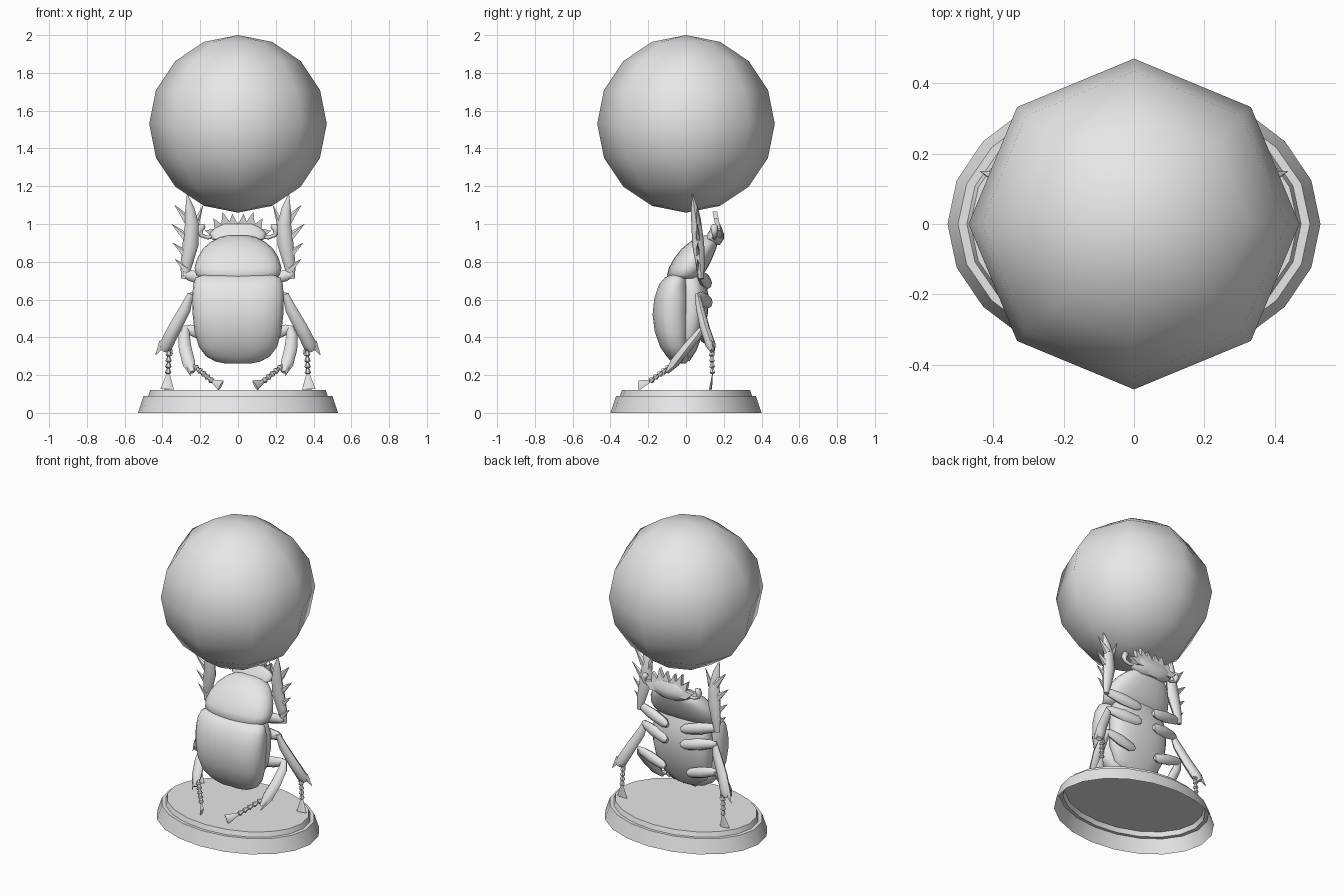
import bpy, bmesh, math
from mathutils import Vector

grey = bpy.data.materials.new("stone grey")
grey.diffuse_color = (0.8, 0.8, 0.8, 1)


def finish(bm, name, angle=40, mirror=False):
    bmesh.ops.recalc_face_normals(bm, faces=bm.faces)
    me = bpy.data.meshes.new(name)
    bm.to_mesh(me)
    bm.free()
    me.materials.append(grey)
    for p in me.polygons:
        p.use_smooth = True
    me.set_sharp_from_angle(angle=math.radians(angle))
    ob = bpy.data.objects.new(name, me)
    bpy.context.collection.objects.link(ob)
    if mirror:
        ob.modifiers.new("Mirror", 'MIRROR').use_mirror_merge = False
    return ob


def skin(bm, rings, cap_start=True, cap_end=True):
    """Join rings of points into a closed or open skin."""
    vs = [[bm.verts.new(p) for p in r] for r in rings]
    n = len(vs[0])
    for a, b in zip(vs, vs[1:]):
        for i in range(n):
            j = (i + 1) % n
            bm.faces.new((a[i], a[j], b[j], b[i]))
    if cap_start:
        bm.faces.new(vs[0])
    if cap_end:
        bm.faces.new(vs[-1])


def tube(bm, pts, sides=8, flat=0.75):
    """Limb through (x, y, z, radius) points, flattened in depth."""
    rings = []
    for i, p in enumerate(pts):
        a, b = pts[max(i - 1, 0)], pts[min(i + 1, len(pts) - 1)]
        t = (Vector(b[:3]) - Vector(a[:3])).normalized()
        u = Vector((0, 1, 0))
        u = (u - t * t.dot(u)).normalized()
        v = t.cross(u)
        c = Vector(p[:3])
        rings.append([c + (v * math.cos(k) + u * math.sin(k) * flat) * p[3]
                      for k in (math.tau * s / sides for s in range(sides))])
    skin(bm, rings)


def spike(bm, base, tip, r):
    tube(bm, [(*base, r), (*tip, 0.001)], 5, 0.6)


def shell(name, rows, power=0.85, groove=0.0, sides=24):
    """Body section from rows of (z, half width, front y, back y)."""
    bm = bmesh.new()
    rings = []
    for z, w, y0, y1 in rows:
        ring = []
        for i in range(sides):
            k = math.tau * i / sides
            c, s = math.cos(k), math.sin(k)
            x = w * math.copysign(abs(c) ** power, c)
            y = (y0 + y1) / 2 + (y1 - y0) / 2 * math.copysign(abs(s) ** power, s)
            if i == sides * 3 // 4:
                y += groove
            ring.append((x, y, z))
        rings.append(ring)
    skin(bm, rings)
    return finish(bm, name, 50)


# Oval stepped plinth, open underneath
bm = bmesh.new()
skin(bm, [[(a * math.cos(math.tau * i / 20), b * math.sin(math.tau * i / 20), z)
           for i in range(20)]
          for a, b, z in ((0.53, 0.40, 0), (0.50, 0.37, 0.09),
                          (0.475, 0.35, 0.09), (0.465, 0.34, 0.12))],
     cap_start=False)
finish(bm, "plinth", 35)

# Ball held overhead
bm = bmesh.new()
bmesh.ops.create_uvsphere(bm, u_segments=8, v_segments=8, radius=0.47)
bmesh.ops.translate(bm, verts=bm.verts, vec=(0, 0, 1.53))
finish(bm, "ball", 180)

# Wing cases, belly and shoulder shield
shell("wing_cases", [
    (0.262, 0.07, -0.06, 0.0), (0.272, 0.12, -0.08, 0.01),
    (0.30, 0.17, -0.105, 0.02), (0.35, 0.207, -0.14, 0.025),
    (0.43, 0.23, -0.168, 0.03), (0.52, 0.24, -0.18, 0.03),
    (0.61, 0.243, -0.17, 0.03), (0.68, 0.237, -0.145, 0.02),
    (0.715, 0.225, -0.115, 0.01), (0.73, 0.19, -0.09, 0.0)], 0.8, 0.006)
shell("belly", [
    (0.275, 0.08, -0.05, 0.02), (0.33, 0.155, -0.05, 0.055),
    (0.42, 0.195, -0.05, 0.09), (0.52, 0.205, -0.05, 0.115),
    (0.62, 0.205, -0.05, 0.12), (0.69, 0.19, -0.05, 0.105),
    (0.74, 0.16, -0.05, 0.09)])
shell("shoulder_shield", [
    (0.712, 0.20, -0.09, 0.07), (0.73, 0.222, -0.10, 0.09),
    (0.77, 0.23, -0.09, 0.115), (0.82, 0.215, -0.062, 0.14),
    (0.87, 0.185, -0.022, 0.16), (0.905, 0.145, 0.02, 0.17),
    (0.93, 0.095, 0.06, 0.17), (0.94, 0.05, 0.09, 0.16)])

# Head with a toothed front plate
shell("head", [
    (0.89, 0.08, 0.11, 0.18), (0.92, 0.14, 0.10, 0.20),
    (0.95, 0.15, 0.115, 0.20), (0.98, 0.12, 0.135, 0.19),
    (1.0, 0.08, 0.145, 0.18)])
half = [(0.0, 1.0), (0.012, 1.02), (0.03, 1.055), (0.045, 1.012),
        (0.082, 1.065), (0.088, 1.0), (0.13, 1.03), (0.125, 0.975),
        (0.175, 0.965), (0.13, 0.925)]
outline = half + [(-x, z) for x, z in reversed(half[1:])]
bm = bmesh.new()
skin(bm, [[(x, y + 0.17 - 0.2 * (z - 0.98), z) for x, z in outline]
          for y in (-0.012, 0.012)])
finish(bm, "head_plate", 30)

# Antennae with clubbed ends
bm = bmesh.new()
tube(bm, [(0.11, 0.16, 0.94, 0.01), (0.16, 0.15, 0.928, 0.01),
          (0.195, 0.15, 0.94, 0.011), (0.203, 0.15, 0.965, 0.018),
          (0.192, 0.15, 0.985, 0.02), (0.175, 0.15, 0.992, 0.008)], 8, 1)
finish(bm, "antennae", 60, True)


def thigh(bm, a, b, r):
    a, b = Vector(a), Vector(b)
    tube(bm, [(*a.lerp(b, f), r * s) for f, s in
              ((0, 0.4), (0.12, 0.85), (0.5, 1), (0.85, 0.75), (1, 0.35))])


def foot(bm, start, end, toe, spread):
    """Beaded ankle ending in a flat flared claw."""
    s, e, t = Vector(start), Vector(end), Vector(toe)
    beads = 5
    for i in range(beads):
        a, b = s.lerp(e, i / beads), s.lerp(e, (i + 1) / beads)
        tube(bm, [(*a, 0.008), (*a.lerp(b, 0.75), 0.017), (*b, 0.008)], 6, 1)
    tube(bm, [(*e, 0.009), (*t, spread)], 6, 0.25)


# Front legs raised to the ball, with saw-toothed shins
bm = bmesh.new()
thigh(bm, (0.05, 0.12, 0.68), (0.29, 0.07, 0.735), 0.038)
tube(bm, [(0.285, 0.08, 0.71, 0.018), (0.272, 0.075, 0.79, 0.032),
          (0.252, 0.065, 0.89, 0.042), (0.245, 0.055, 1.0, 0.036),
          (0.255, 0.045, 1.08, 0.025), (0.268, 0.035, 1.155, 0.003)])
for bx, bz, tx, tz, r in ((0.26, 1.01, 0.335, 1.10, 0.028),
                          (0.265, 0.92, 0.352, 1.00, 0.028),
                          (0.265, 0.83, 0.345, 0.90, 0.026),
                          (0.275, 0.76, 0.335, 0.815, 0.022),
                          (0.23, 0.99, 0.185, 1.10, 0.022)):
    spike(bm, (bx, 0.065, bz), (tx, 0.06, tz), r)
finish(bm, "front_legs", 50, True)

# Middle legs
bm = bmesh.new()
thigh(bm, (0.05, 0.125, 0.58), (0.27, 0.065, 0.62), 0.038)
tube(bm, [(0.25, 0.06, 0.63, 0.016), (0.28, 0.075, 0.55, 0.03),
          (0.335, 0.10, 0.45, 0.034), (0.38, 0.13, 0.36, 0.036),
          (0.395, 0.14, 0.33, 0.02)])
spike(bm, (0.395, 0.135, 0.37), (0.437, 0.15, 0.305), 0.025)
spike(bm, (0.37, 0.13, 0.37), (0.345, 0.14, 0.31), 0.02)
foot(bm, (0.365, 0.135, 0.36), (0.37, 0.14, 0.205), (0.375, 0.13, 0.125), 0.036)
finish(bm, "middle_legs", 50, True)

# Hind legs, feet reaching forward under the body
bm = bmesh.new()
thigh(bm, (0.08, 0.10, 0.39), (0.29, 0.085, 0.45), 0.036)
tube(bm, [(0.275, 0.09, 0.455, 0.018), (0.285, 0.06, 0.41, 0.03),
          (0.28, 0.0, 0.34, 0.034), (0.26, -0.06, 0.265, 0.034),
          (0.242, -0.10, 0.215, 0.014)])
spike(bm, (0.275, -0.06, 0.26), (0.25, -0.125, 0.195), 0.02)
foot(bm, (0.235, -0.08, 0.25), (0.135, -0.19, 0.168), (0.09, -0.25, 0.145), 0.03)
finish(bm, "hind_legs", 50, True)
